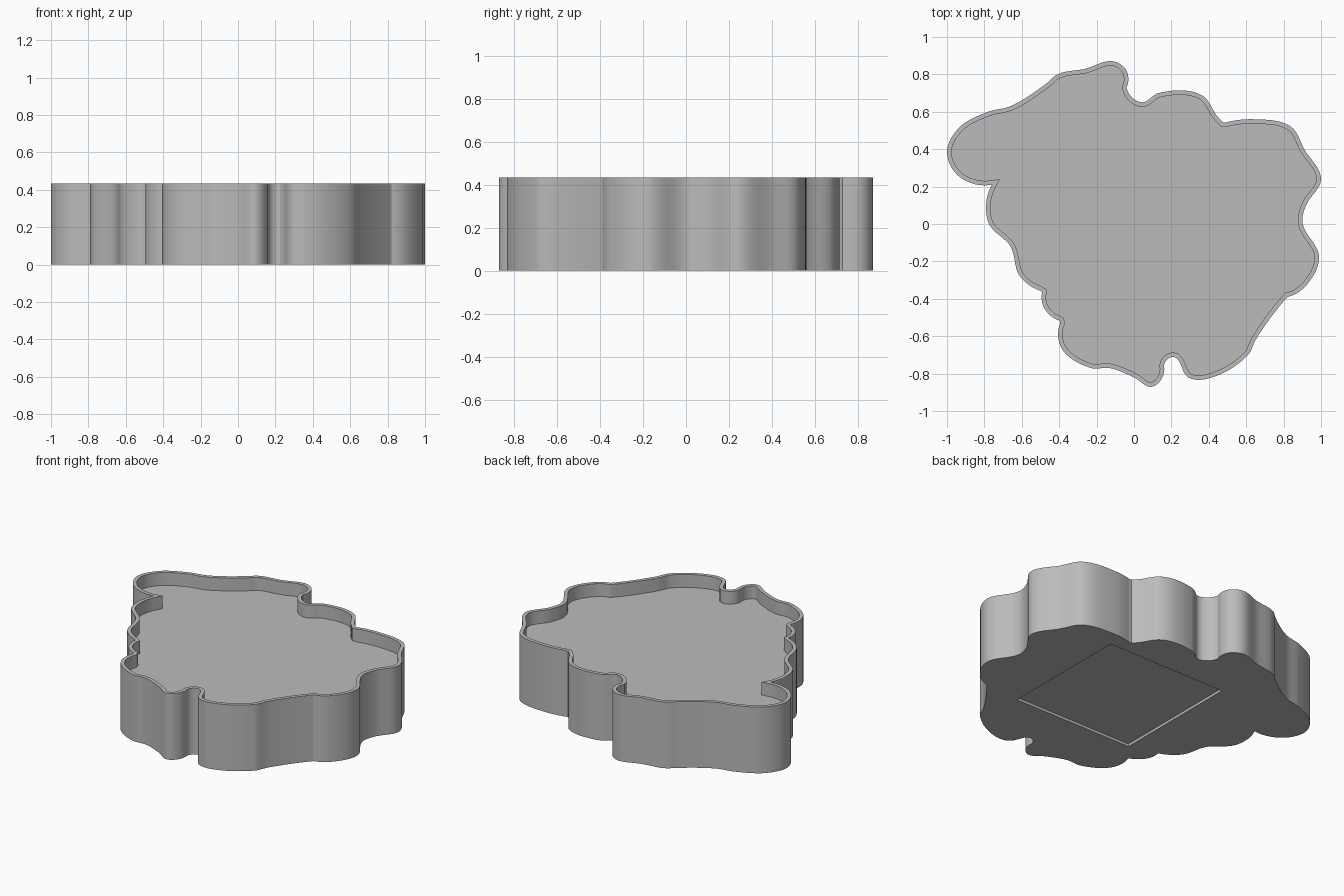
import bpy
import bmesh
from mathutils import Vector

cube = bpy.data.objects.get("Cube")
if cube:
    bpy.data.objects.remove(cube, do_unlink=True)

HEIGHT, FLOOR, RIM, RECESS = 0.435, 0.35, 0.024, 0.017

# Outline lobes in hundredths, clockwise; each ends at the crease where the next begins
LOBES = [
    # left and back left
    [(-76, 21), (-93, 25), (-100, 38), (-94, 51), (-78, 60), (-66, 63), (-47, 75),
     (-41, 80), (-26, 83), (-11, 87), (-4, 82)],
    # back
    [(-4, 73), (4, 65), (13, 70), (36, 69), (45, 57)],
    # right
    [(48, 54), (64, 56), (84, 52), (91, 40), (100, 24), (92, 10), (90, 1), (99, -18), (91, -34)],
    # front right
    [(82, -39), (65, -62), (61, -70), (38, -83), (29, -82), (21, -71)],
    # front
    [(16, -76), (10, -87), (0, -82), (-13, -77), (-23, -77), (-39, -66)],
    # front left corner and left side
    [(-39, -52), (-48, -45)],
    [(-49, -36), (-61, -28), (-66, -12), (-78, 1)],
]


def smooth_path(points, steps=8):
    """Rounded curve through the points, arc-like at both ends, without its last point."""
    p = [Vector(q) / 100 for q in points]
    chords = [b - a for a, b in zip(p, p[1:])]
    tangents = [(a.normalized() + b.normalized()).normalized() for a, b in zip(chords, chords[1:])]
    first = 2 * tangents[0].project(chords[0]) - tangents[0]
    last = 2 * tangents[-1].project(chords[-1]) - tangents[-1]
    tangents = [first] + tangents + [last]
    out = []
    for start, chord, m, n in zip(p, chords, tangents, tangents[1:]):
        for i in range(steps):
            t = i / steps
            bend = m * (t * (1 - t) ** 2) - n * (t * t * (1 - t))
            out.append(start + chord * (t * t * (3 - 2 * t)) + bend * chord.length)
    return out


def resample(path, spacing):
    """Even spacing around a closed path."""
    out, carry = [], 0.0
    for a, b in zip(path, path[1:] + path[:1]):
        length = (b - a).length
        while carry < length:
            out.append(a.lerp(b, carry / length))
            carry += spacing
        carry -= length
    return out


def add_object(name, bm):
    bmesh.ops.recalc_face_normals(bm, faces=bm.faces[:])
    mesh = bpy.data.meshes.new(name)
    bm.to_mesh(mesh)
    bm.free()
    obj = bpy.data.objects.new(name, mesh)
    bpy.context.collection.objects.link(obj)
    return obj


# Tray: extruded outline, thin rim, sunken floor
path = []
for lobe, following in zip(LOBES, LOBES[1:] + LOBES[:1]):
    path += smooth_path(lobe + following[:1])

bm = bmesh.new()
base = bm.faces.new([bm.verts.new((p.x, p.y, 0)) for p in resample(path, 0.018)])
raised = bmesh.ops.extrude_face_region(bm, geom=[base])["geom"]
lid = next(g for g in raised if isinstance(g, bmesh.types.BMFace))
bmesh.ops.translate(bm, vec=(0, 0, HEIGHT), verts=lid.verts[:])
bmesh.ops.recalc_face_normals(bm, faces=bm.faces[:])
bmesh.ops.inset_region(bm, faces=[lid], thickness=RIM, use_even_offset=True)
floor = bmesh.ops.extrude_discrete_faces(bm, faces=[lid])["faces"][0]
bmesh.ops.translate(bm, vec=(0, 0, FLOOR - HEIGHT), verts=floor.verts[:])
tray = add_object("tray", bm)

grey = bpy.data.materials.new("grey")
grey.use_nodes = True
grey.diffuse_color = (0.5, 0.5, 0.5, 1)
grey.node_tree.nodes["Principled BSDF"].inputs["Base Color"].default_value = grey.diffuse_color
tray.data.materials.append(grey)

# Shallow square recess in the underside
bm = bmesh.new()
bmesh.ops.create_cube(bm, size=1)
bmesh.ops.scale(bm, vec=(0.865, 0.865, 2 * RECESS), verts=bm.verts[:])
bmesh.ops.translate(bm, vec=(0.13, 0.02, 0), verts=bm.verts[:])
cutter = add_object("recess_cutter", bm)

cut = tray.modifiers.new("recess", "BOOLEAN")
cut.operation = "DIFFERENCE"
cut.solver = "EXACT"
cut.object = cutter

bpy.ops.object.select_all(action="DESELECT")
tray.select_set(True)
bpy.context.view_layer.objects.active = tray
bpy.ops.object.modifier_apply(modifier=cut.name)
bpy.data.objects.remove(cutter, do_unlink=True)
bpy.ops.object.shade_smooth_by_angle(angle=0.5)
